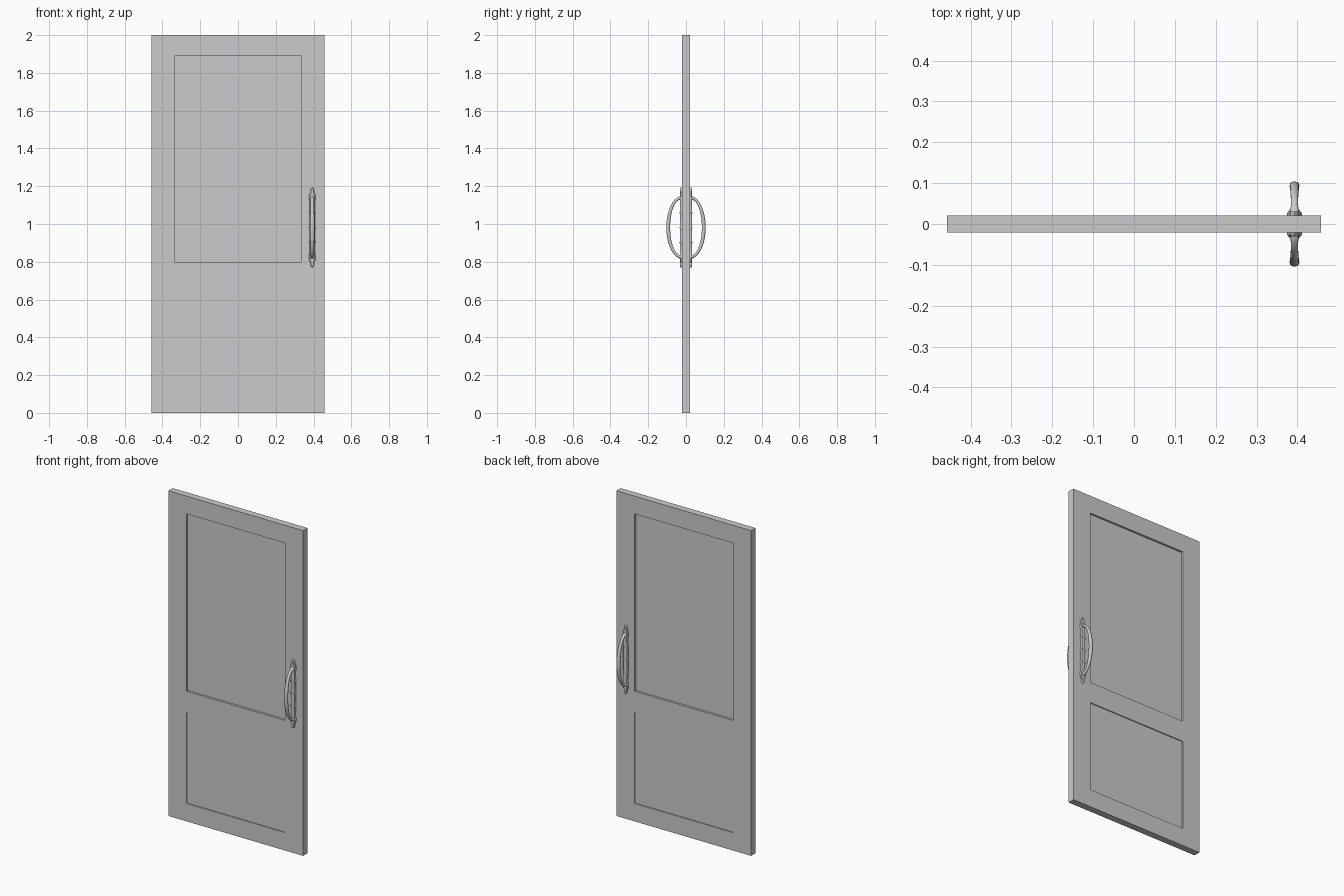
import bpy, bmesh, math
from mathutils import Vector

if "Cube" in bpy.data.objects:
    bpy.data.objects.remove(bpy.data.objects["Cube"])

grey = bpy.data.materials.new("plain grey")
grey.diffuse_color = (0.6, 0.6, 0.6, 1)
grey.use_nodes = True
grey.node_tree.nodes["Principled BSDF"].inputs["Base Color"].default_value = grey.diffuse_color

HALF_T = 0.021          # half the door thickness
HX, HZ = 0.393, 0.982   # handle centre


def finish(name, bm, smooth=False):
    bmesh.ops.recalc_face_normals(bm, faces=bm.faces)
    mesh = bpy.data.meshes.new(name)
    bm.to_mesh(mesh)
    bm.free()
    mesh.materials.append(grey)
    ob = bpy.data.objects.new(name, mesh)
    bpy.context.collection.objects.link(ob)
    if smooth:
        bpy.ops.object.select_all(action='DESELECT')
        ob.select_set(True)
        bpy.context.view_layer.objects.active = ob
        bpy.ops.object.shade_smooth_by_angle(angle=math.radians(40))
    return ob


# Door leaf: a grid on each side, with the panel cells sunk in
def door_leaf():
    bm = bmesh.new()
    xs = (-0.458, -0.337, 0.335, 0.458)
    zs = (0, 0.11, 0.67, 0.80, 1.89, 2.0)
    depth = {(1, 1): 0.006, (1, 3): 0.013}
    for s in (-1, 1):
        g = [[bm.verts.new((x, s * HALF_T, z)) for z in zs] for x in xs]
        for i in range(3):
            for j in range(5):
                outer = [g[i][j], g[i + 1][j], g[i + 1][j + 1], g[i][j + 1]]
                if (i, j) not in depth:
                    bm.faces.new(outer)
                    continue
                y = s * (HALF_T - depth[i, j])
                inner = [bm.verts.new((v.co.x, y, v.co.z)) for v in outer]
                bm.faces.new(inner)
                for k in range(4):
                    n = (k + 1) % 4
                    bm.faces.new((outer[k], outer[n], inner[n], inner[k]))
    # narrow edges all round
    rim = [e for e in bm.edges if e.is_boundary]
    bmesh.ops.bridge_loops(bm, edges=rim)
    return finish("door_leaf", bm)


# Backplate: long scalloped outline with pointed ends, two tiers
def backplate(s):
    bm = bmesh.new()
    half = [(0.0, 0.212), (0.007, 0.205), (0.010, 0.195), (0.008, 0.187),
            (0.014, 0.178), (0.018, 0.165), (0.018, 0.150), (0.014, 0.135),
            (0.015, 0.085), (0.018, 0.078), (0.015, 0.071), (0.015, 0.007),
            (0.018, 0.0)]
    right = half + [(x, -z) for x, z in half[-2::-1]]
    outline = right + [(-x, z) for x, z in right[-2:0:-1]]
    rings = []
    for y, k in ((HALF_T - 0.002, 1), (0.027, 1), (0.031, 0.8)):
        rings.append([bm.verts.new((HX + x * k, s * y, HZ + z * (1 - (1 - k) * 0.1)))
                      for x, z in outline])
    for a, b in zip(rings, rings[1:]):
        for i in range(len(outline)):
            j = (i + 1) % len(outline)
            bm.faces.new((a[i], a[j], b[j], b[i]))
    bm.faces.new(rings[0])
    bm.faces.new(rings[-1])
    return finish("backplate", bm, True)


# Grip: bowed tube, thicker in the middle, with flared feet
def grip(s):
    bm = bmesh.new()
    steps, sides, rings = 36, 14, []
    for i in range(steps + 1):
        t = math.pi * i / steps
        c = Vector((HX, s * (0.027 + 0.067 * math.sin(t)), HZ - 0.155 * math.cos(t)))
        tangent = Vector((0, s * 0.067 * math.cos(t), 0.155 * math.sin(t))).normalized()
        out = Vector((1, 0, 0)).cross(tangent)
        u = abs(2 * i / steps - 1)
        swell = (0.5 + 0.5 * math.cos(math.pi * min(1, u / 0.75)))
        r = 0.0085 + 0.003 * swell + 0.004 * max(0, (u - 0.85) / 0.15)
        rings.append([bm.verts.new(c + Vector((1, 0, 0)) * r * math.cos(a) * 1.05
                                   + out * r * 0.9 * math.sin(a))
                      for a in (2 * math.pi * k / sides for k in range(sides))])
    for a, b in zip(rings, rings[1:]):
        for k in range(sides):
            n = (k + 1) % sides
            bm.faces.new((a[k], a[n], b[n], b[k]))
    bm.faces.new(rings[0])
    bm.faces.new(rings[-1])
    return finish("grip", bm, True)


# Screw heads along the backplate
def screws(s):
    bm = bmesh.new()
    for z in (-0.078, 0.0, 0.078):
        for x in (-0.010, 0.010):
            geo = bmesh.ops.create_uvsphere(bm, u_segments=10, v_segments=6, radius=0.004)
            bmesh.ops.translate(bm, verts=geo['verts'], vec=(HX + x, s * 0.031, HZ + z))
    return finish("screws", bm, True)


door_leaf()
for side in (-1, 1):
    backplate(side)
    grip(side)
    screws(side)
